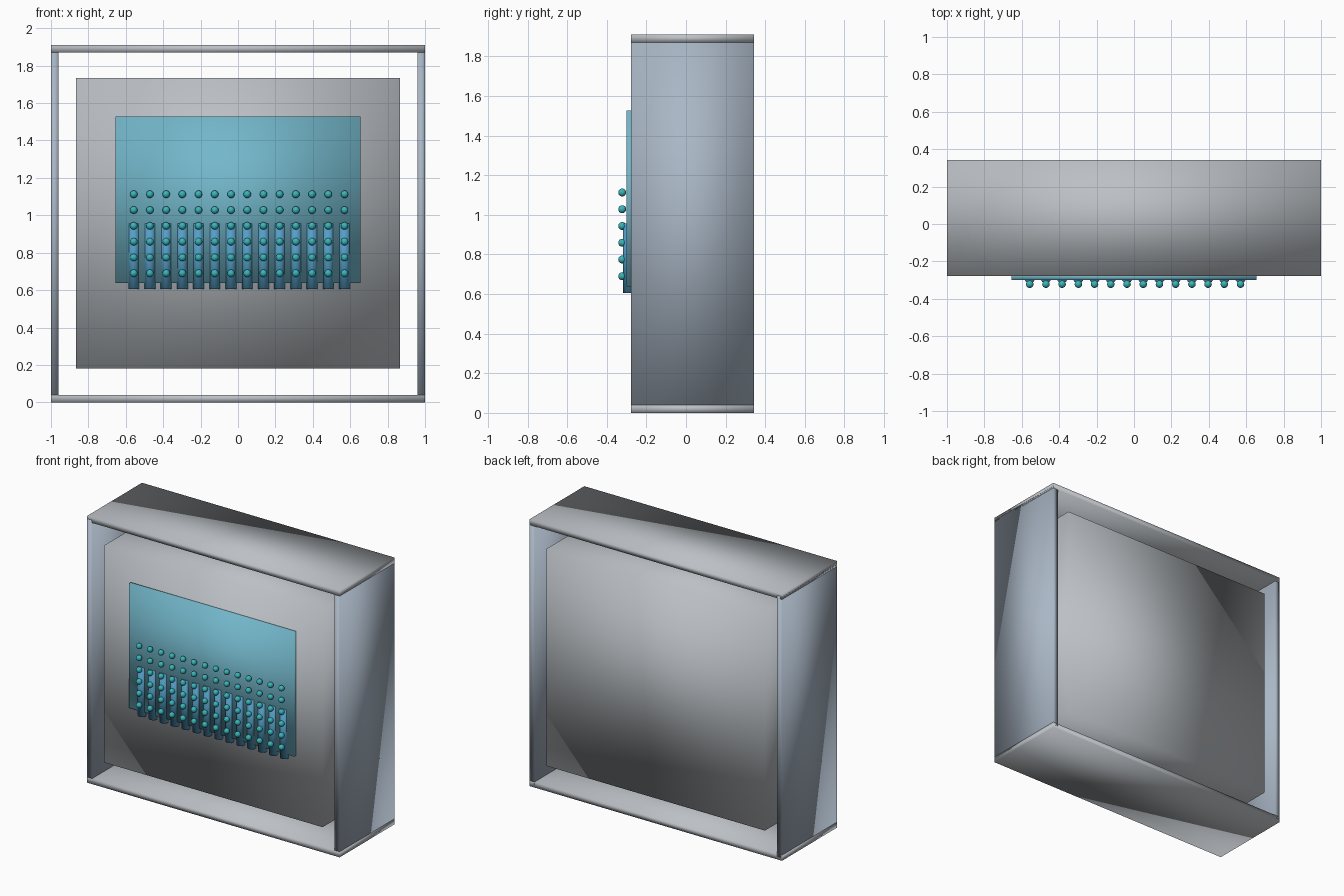
import bpy

if "Cube" in bpy.data.objects:
    bpy.data.objects.remove(bpy.data.objects["Cube"], do_unlink=True)


def material(name, colour):
    mat = bpy.data.materials.new(name)
    mat.use_nodes = True
    mat.diffuse_color = (*colour, 1)
    mat.node_tree.nodes["Principled BSDF"].inputs["Base Color"].default_value = (*colour, 1)
    return mat


light_grey = material("light grey", (0.50, 0.53, 0.56))
blue_grey = material("blue grey", (0.40, 0.47, 0.56))
sky_blue = material("sky blue", (0.17, 0.47, 0.59))
tube_blue = material("tube blue", (0.09, 0.34, 0.56))
teal = material("teal", (0.04, 0.46, 0.49))


def finish(name, mat):
    # Smooth shading over the whole part gives the soft gradients
    obj = bpy.context.object
    obj.name = name
    obj.data.materials.append(mat)
    bpy.ops.object.shade_smooth()
    return obj


def box(name, mat, low, high):
    centre = [(a + b) / 2 for a, b in zip(low, high)]
    bpy.ops.mesh.primitive_cube_add(size=1, location=centre)
    bpy.context.object.scale = [b - a for a, b in zip(low, high)]
    bpy.ops.object.transform_apply(location=False, rotation=False, scale=True)
    return finish(name, mat)


FRONT, BACK, TOP = -0.278, 0.342, 1.91
BOARD = 0.04

# Open frame of four boards
box("frame_bottom", light_grey, (-1, FRONT, 0), (1, BACK, BOARD))
box("frame_top", light_grey, (-1, FRONT, TOP - BOARD), (1, BACK, TOP))
for side, name in ((-1, "frame_right"), (1, "frame_left")):
    x = side * (1 - BOARD / 2)
    box(name, blue_grey, (x - BOARD / 2, FRONT, 0.02),
        (x + BOARD / 2, BACK, TOP - 0.02))

# Block floating inside the frame, with a thin plate on its front
box("centre_block", light_grey, (-0.865, FRONT, 0.18), (0.865, BACK, 1.735))
box("front_plate", sky_blue, (-0.655, -0.30, 0.637), (0.655, FRONT + 0.01, 1.527))

# Row of upright tubes, and a grid of beads in front of them
COLUMNS, ROWS = 14, 6
for column in range(COLUMNS):
    x = 0.006 + (column - (COLUMNS - 1) / 2) * 0.0867
    bpy.ops.mesh.primitive_cylinder_add(vertices=16, radius=0.029, depth=0.35,
                                        location=(x, -0.288, 0.78))
    finish(f"tube_{column + 1}", tube_blue)
    for row in range(ROWS):
        bpy.ops.mesh.primitive_uv_sphere_add(segments=16, ring_count=10, radius=0.02,
                                             location=(x, -0.322, 0.69 + row * 0.0845))
        finish(f"bead_{column + 1}_{row + 1}", teal)
